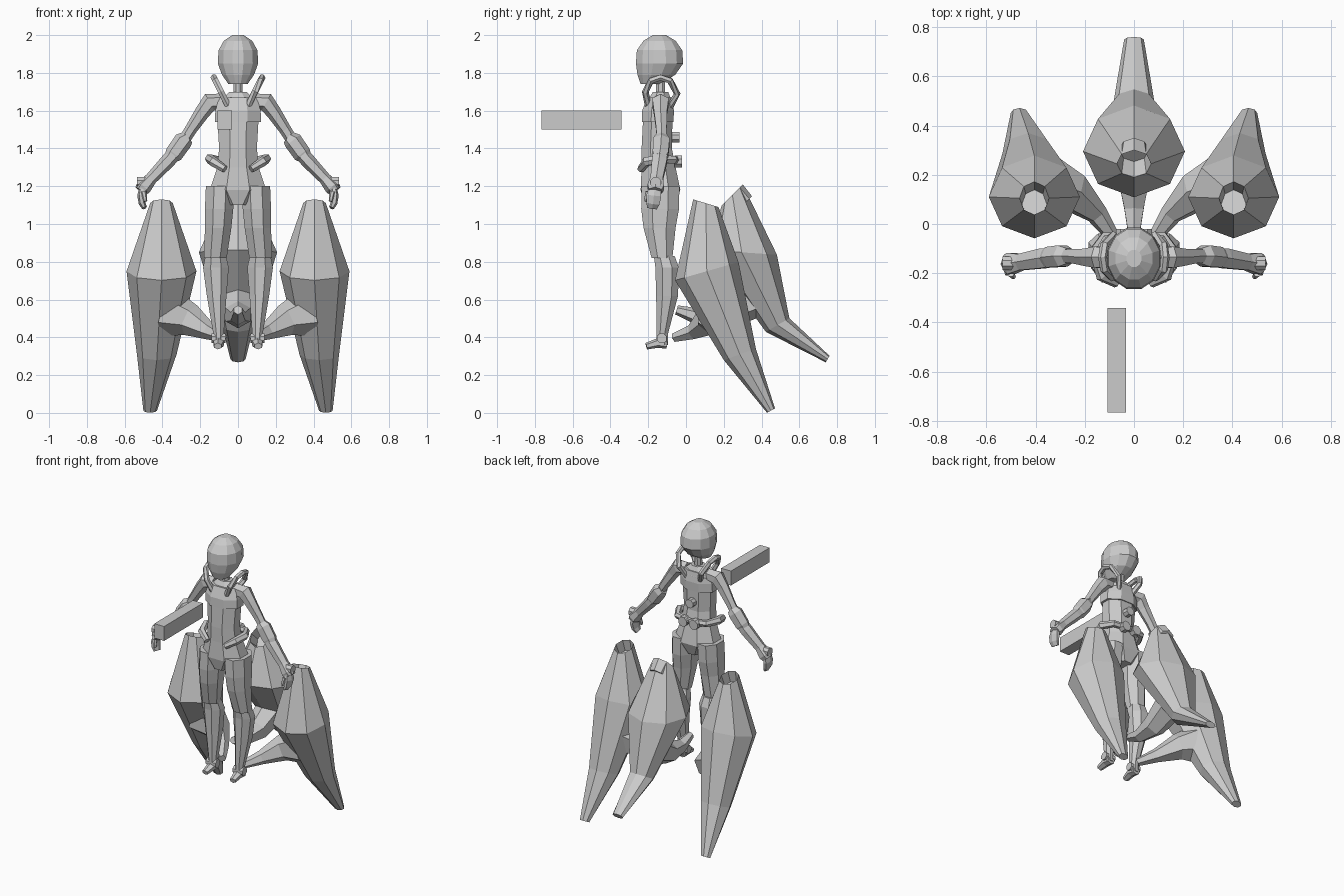
import bpy, bmesh, math
from mathutils import Vector, Matrix

default_cube = bpy.data.objects.get("Cube")
if default_cube:
    bpy.data.objects.remove(default_cube, do_unlink=True)

# One plain grey for everything
grey = bpy.data.materials.new("plain_grey")
grey.use_nodes = True
GREY_COLOUR = (0.6, 0.6, 0.6, 1)
grey.diffuse_color = GREY_COLOUR
for node in grey.node_tree.nodes:
    if node.type == 'BSDF_PRINCIPLED':
        node.inputs["Base Color"].default_value = GREY_COLOUR


def finish(name, bm):
    mesh = bpy.data.meshes.new(name)
    bmesh.ops.recalc_face_normals(bm, faces=bm.faces[:])
    bm.to_mesh(mesh)
    bm.free()
    mesh.materials.append(grey)
    obj = bpy.data.objects.new(name, mesh)
    bpy.context.collection.objects.link(obj)
    return obj


def skin(rings):
    """Join rings of points into one closed body; the first cap is returned too."""
    bm = bmesh.new()
    loops = [[bm.verts.new(p) for p in ring] for ring in rings]
    n = len(loops[0])
    for a, b in zip(loops, loops[1:]):
        for i in range(n):
            j = (i + 1) % n
            bm.faces.new((a[i], a[j], b[j], b[i]))
    cap = bm.faces.new(loops[0])
    bm.faces.new(loops[-1])
    bmesh.ops.recalc_face_normals(bm, faces=bm.faces[:])
    return bm, cap


def loft(name, sections, side=1, sides=8, half_turn=True, hollow=0):
    """Upright body from sections: x, y, z, width radius, depth radius, tilt."""
    phase = math.pi / sides if half_turn else 0
    grow = 1 / math.cos(phase)
    rings = []
    for x, y, z, rx, ry, *tilt in sections:
        turn = Matrix.Rotation(math.radians(tilt[0] if tilt else 0), 3, 'X')
        centre = Vector((x * side, y, z))
        ring = []
        for i in range(sides):
            a = phase + math.tau * i / sides
            ring.append(centre + turn @ Vector((rx * grow * math.cos(a), ry * grow * math.sin(a), 0)))
        rings.append(ring)
    bm, cap = skin(rings)
    if hollow:
        bmesh.ops.inset_individual(bm, faces=[cap], thickness=0.01, depth=0)
        bmesh.ops.translate(bm, verts=cap.verts[:], vec=cap.normal * -hollow)
    return finish(name, bm)


def beam(name, points, side=1, sides=6, across=(0, 1, 0), flat=1):
    """Tapered limb along points x, y, z, radius; flat scales its thin axis."""
    path = [Vector((x * side, y, z)) for x, y, z, r in points]
    rings = []
    for i, p in enumerate(path):
        t = (path[min(i + 1, len(path) - 1)] - path[max(i - 1, 0)]).normalized()
        u = Vector(across)
        u = (u - t * u.dot(t)).normalized()
        v = t.cross(u)
        r = points[i][3]
        angles = [math.tau * (k + 0.5) / sides for k in range(sides)]
        rings.append([p + u * r * math.cos(a) + v * r * flat * math.sin(a) for a in angles])
    bm, cap = skin(rings)
    return finish(name, bm)


def disc(name, centre, radius, depth, axis, side=1):
    c = Vector((centre[0] * side, centre[1], centre[2]))
    step = Vector(axis) * depth / 2
    beam(name, [(*(c - step), radius), (*(c + step), radius)], sides=8, across=(0, 0, 1))


# Head, torso and chest plate
loft("head", [(0, -.19, 1.74, .05, .05), (0, -.157, 1.79, .085, .1),
              (0, -.14, 1.85, .107, .125), (0, -.14, 1.92, .103, .12),
              (0, -.14, 1.97, .075, .085), (0, -.14, 2, .03, .035)], sides=12)
loft("neck", [(0, -.135, 1.66, .025, .025), (0, -.135, 1.78, .022, .025)])
loft("torso", [(0, -.14, 1.1, .06, .08), (0, -.135, 1.18, .15, .105),
               (0, -.145, 1.3, .11, .09), (0, -.155, 1.4, .1, .08),
               (0, -.15, 1.54, .108, .078), (0, -.14, 1.64, .11, .07),
               (0, -.135, 1.7, .045, .04)])
loft("chest_plate", [(0, -.15, 1.54, .122, .084), (0, -.148, 1.6, .12, .084),
                     (0, -.14, 1.67, .1, .065)])
disc("upper_back_disc", (0, -.06, 1.46), .03, .05, (0, 1, 0))

for side, label in ((1, "left"), (-1, "right")):
    # Leg with flared shin guard, ankle joint and foot
    loft(label + "_thigh", [(.095, -.135, 1.2, .075, .1), (.1, -.137, 1.08, .075, .1),
                            (.105, -.14, .98, .07, .085), (.12, -.127, .82, .06, .055)], side)
    loft(label + "_shin", [(.118, -.115, .83, .055, .055), (.117, -.1, .77, .068, .062),
                           (.113, -.1, .62, .052, .058), (.103, -.125, .42, .028, .03),
                           (.103, -.125, .36, .027, .03)], side)
    disc(label + "_ankle", (.103, -.128, .395), .028, .075, (1, 0, 0), side)
    beam(label + "_foot", [(.103, -.1, .362, .028), (.103, -.15, .37, .032),
                           (.107, -.21, .353, .022)], side, across=(1, 0, 0), flat=.8)

    # Arm: shoulder, sleeve, gauntlet and hand
    beam(label + "_upper_arm", [(.08, -.135, 1.65, .04), (.15, -.135, 1.645, .05),
                                (.19, -.135, 1.59, .04), (.25, -.13, 1.5, .032),
                                (.3, -.13, 1.42, .03)], side)
    beam(label + "_elbow_guard", [(.265, -.13, 1.46, .036), (.29, -.13, 1.44, .05),
                                  (.34, -.135, 1.37, .048), (.36, -.14, 1.35, .036)], side)
    beam(label + "_gauntlet", [(.31, -.132, 1.4, .042), (.37, -.14, 1.335, .046),
                               (.46, -.155, 1.24, .038), (.5, -.16, 1.195, .05),
                               (.515, -.162, 1.175, .04)], side, flat=.85)
    disc(label + "_wrist_disc", (.5, -.16, 1.22), .03, .07, (1, 0, 0), side)
    beam(label + "_hand", [(.505, -.165, 1.2, .035), (.513, -.17, 1.15, .045),
                           (.508, -.175, 1.11, .04), (.495, -.18, 1.085, .03)],
         side, flat=.45)
    beam(label + "_thumb", [(.5, -.2, 1.17, .016), (.49, -.215, 1.12, .01)], side)

    # Tilted tube hoop over the shoulder
    hoop = [(-.2, 1.625), (-.215, 1.7), (-.185, 1.76), (-.135, 1.775),
            (-.085, 1.76), (-.047, 1.69), (-.085, 1.62)]
    beam(label + "_shoulder_hoop",
         [(.05 + (z - 1.62) / 2, y, z, .018) for y, z in hoop], side, across=(1, 0, .5))

    # Half belt and its rear disc
    beam(label + "_belt", [(.07, -.24, 1.29, .02), (.13, -.21, 1.33, .026),
                           (.15, -.14, 1.345, .026), (.11, -.065, 1.34, .022),
                           (0, -.045, 1.335, .02)], side, across=(0, 0, 1))
    disc(label + "_belt_disc", (.042, -.04, 1.33), .034, .04, (0, 1, 0), side)

    # Side pod sweeping back to a narrow tail, with its inner spur
    loft(label + "_pod", [(.405, .105, 1.11, .06, .07, -17), (.405, .11, .75, .185, .175, 16),
                          (.43, .285, .31, .105, .09, 20), (.465, .45, .012, .036, .024, 27)],
         side, half_turn=False, hollow=.08)
    beam(label + "_pod_spur", [(.37, .17, .53, .13), (.25, .13, .49, .085),
                               (.15, .04, .43, .045), (.08, -.06, .4, .026)], side)

# Rear pod with its forward spur
loft("rear_pod", [(0, .245, 1.155, .07, .078, 45), (0, .295, .85, .207, .187, -4),
                  (0, .485, .465, .085, .072, 30), (0, .75, .285, .04, .02, 60)],
     half_turn=False, hollow=.08)
beam("rear_pod_spur", [(0, .36, .6, .1), (0, .2, .52, .075), (0, .06, .51, .045),
                       (0, -.05, .545, .025)], across=(1, 0, 0))

# Floating block ahead of the figure
bm = bmesh.new()
bmesh.ops.create_cube(bm, size=1)
bmesh.ops.scale(bm, verts=bm.verts[:], vec=(.075, .425, .1))
bmesh.ops.translate(bm, verts=bm.verts[:], vec=(-.07, -.553, 1.55))
finish("floating_block", bm)
